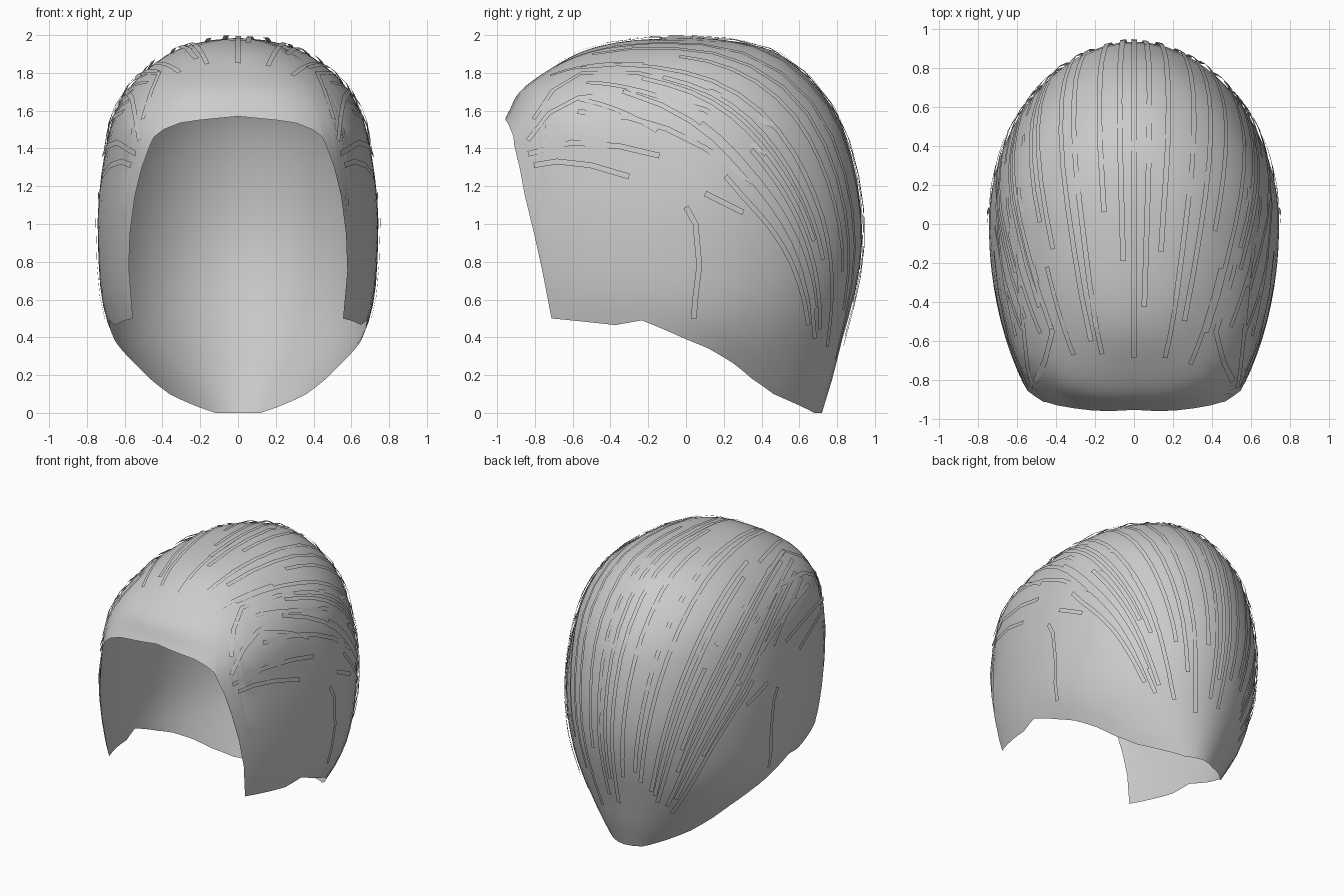
import bpy, math, random
from mathutils import Vector
from mathutils.bvhtree import BVHTree

cube = bpy.data.objects.get("Cube")
if cube:
    bpy.data.objects.remove(cube)
random.seed(4)

hair = bpy.data.materials.new("hair_grey")
hair.use_nodes = True
hair.diffuse_color = (0.6, 0.6, 0.6, 1)
hair.node_tree.nodes["Principled BSDF"].inputs["Base Color"].default_value = (0.6, 0.6, 0.6, 1)

# Head sections from crown to nape: height, half width, front depth, back depth, front squareness
SECTIONS = [(1.985, 0, 0, 0, 2), (1.97, .16, .3, .24, 2), (1.92, .33, .53, .45, 2.2),
            (1.82, .48, .72, .6, 2.5), (1.7, .59, .88, .71, 2.8), (1.55, .665, .965, .81, 3),
            (1.35, .71, 1.14, .88, 2.3), (1.1, .74, 1.27, .925, 2), (.85, .74, 1.25, .93, 2),
            (.6, .72, 1.2, .885, 2), (.4, .66, 1.15, .83, 2), (.2, .54, 1, .78, 2),
            (.1, .47, .9, .75, 2), (0, .38, .8, .72, 2)]
# Lower edge: degrees round from the front, height
EDGE = [(0, 1.57), (12, 1.55), (18, 1.535), (23, 1.5), (26, 1.46), (27, 1.42), (30, 1.3),
        (32.6, 1.15), (35.4, .95), (37.3, .75), (38, .5), (60, .465),
        (71, .49), (90, .39), (101, .34), (115, .26), (127, .18), (142, .1),
        (156, .05), (170, 0), (180, 0)]
LAST = len(SECTIONS) - 1


def section(row):
    """Smoothly blended section at a fractional row."""
    i = min(int(row), LAST - 1)
    t = row - i
    p = [SECTIONS[max(0, min(LAST, i + k))] for k in (-1, 0, 1, 2)]
    return [b + .5 * t * (c - a + t * (2 * a - 5 * b + 4 * c - d + t * (3 * (b - c) + d - a)))
            for a, b, c, d in zip(*p)]


def row_at(z):
    lo, hi = 0, LAST
    for _ in range(30):
        mid = (lo + hi) / 2
        lo, hi = (mid, hi) if section(mid)[0] > z else (lo, mid)
    return lo


def scalp_point(angle, row):
    z, w, front, back, square = section(row)
    s, c = math.sin(angle), math.cos(angle)
    depth, n = (front, square) if c > 0 else (back, 1.93)
    r = (abs(s / max(w, .001)) ** n + abs(c / max(depth, .001)) ** n) ** (-1 / n)
    return Vector((r * s, -r * c, z))


def make_object(name, verts, faces):
    mesh = bpy.data.meshes.new(name)
    mesh.from_pydata(verts, [], faces)
    mesh.materials.append(hair)
    mesh.update()
    obj = bpy.data.objects.new(name, mesh)
    bpy.context.collection.objects.link(obj)
    bpy.ops.object.select_all(action="DESELECT")
    obj.select_set(True)
    bpy.context.view_layer.objects.active = obj
    bpy.ops.object.shade_smooth_by_angle(angle=math.radians(50))


# Hair cap: meridians from the crown to the edge
half = []
for (a, za), (b, zb) in zip(EDGE, EDGE[1:]):
    steps = max(1, round((b - a) / 5))
    half += [(a + (b - a) * k / steps, za + (zb - za) * k / steps) for k in range(steps)]
loop = half + [EDGE[-1]] + [(-a, z) for a, z in reversed(half[1:])]
RINGS = 22
verts = [Vector((0, 0, SECTIONS[0][0]))]
for angle, z in loop:
    end = row_at(z)
    verts += [scalp_point(math.radians(angle), end * k / RINGS) for k in range(1, RINGS + 1)]
faces = []
for i in range(len(loop)):
    a, b = 1 + i * RINGS, 1 + (i + 1) % len(loop) * RINGS
    faces.append((0, a, b))
    faces += [(a + k, a + k + 1, b + k + 1, b + k) for k in range(RINGS - 1)]
make_object("hair_cap", verts, faces)
tree = BVHTree.FromPolygons(verts, faces)

# Strands: thin ribbons laid over the cap
CENTRE = Vector((0, 0, .9))


def ribbon(rays, width, lift):
    """Ribbon verts and faces where outward rays (origin, direction) meet the cap."""
    path = []
    for origin, d in rays:
        hit, normal, _, _ = tree.ray_cast(origin, d)
        if hit:
            normal = normal if normal.dot(d) > 0 else -normal
            path.append((hit + normal * lift, normal))
    pts, quads = [], []
    for i, (p, n) in enumerate(path):
        along = path[min(i + 1, len(path) - 1)][0] - path[max(i - 1, 0)][0]
        across = along.cross(n).normalized() * width / 2
        pts += [p - across, p + across]
        if i:
            quads.append((2 * i - 2, 2 * i - 1, 2 * i + 1, 2 * i))
    return pts, quads


def sweep(lateral, start, stop):
    """Rays from forehead (0) over the crown to the nape (1), bunching at both ends."""
    rays = []
    for k in range(13):
        u = start + (stop - start) * k / 12
        turn = math.radians(31 + 195 * u)
        side = math.radians(lateral) * (math.sin(math.pi * u) ** .7 + .25 * u)
        rays.append((CENTRE, Vector((math.sin(side), -math.cos(turn) * math.cos(side),
                                     math.sin(turn) * math.cos(side)))))
    return rays


def drape(side, points):
    """Rays straight out sideways through (y, z) points."""
    return [(Vector((0, y, z)), Vector((side, 0, 0))) for y, z in points]


def add_group(name, ribbons):
    pts, quads = [], []
    for p, q in ribbons:
        quads += [tuple(i + len(pts) for i in f) for f in q]
        pts += p
    make_object(name, pts, quads)


# Long strands over the crown, and short ones just above the forehead
add_group("crown_strands", [
    ribbon(sweep(a + random.uniform(-2, 2), random.uniform(.12, .35), random.uniform(.75, .96)),
           .028, random.uniform(.012, .018)) for a in range(-50, 51, 5)])
add_group("forehead_strands", [
    ribbon(sweep(a, .1 + random.uniform(0, .05), random.uniform(.22, .3)), .025, .008)
    for a in range(-60, 61, 15)])

# Strands combed back over each ear, down the back, and one hanging behind the temple
COMBED = [((-.8, 1.31), (-.68, 1.33), (-.5, 1.31), (-.3, 1.25)),
          ((-.83, 1.37), (-.6, 1.43), (-.35, 1.41), (-.14, 1.36)),
          ((-.57, 1.59), (-.3, 1.56), (-.1, 1.5), (.1, 1.4), (.35, 1.22)),
          ((-.83, 1.44), (-.72, 1.58), (-.57, 1.66), (-.25, 1.7), (.1, 1.6), (.42, 1.37)),
          ((-.8, 1.55), (-.7, 1.7), (-.55, 1.79), (-.25, 1.79), (.15, 1.69), (.45, 1.52)),
          ((.1, 1.16), (.2, 1.11), (.3, 1.06)),
          ((0, 1.09), (.05, 1), (.07, .78), (.05, .62), (.04, .5))]
for side, name in ((1, "left"), (-1, "right")):
    strands = [ribbon(drape(side, points), .03, .012) for points in COMBED]
    strands += [ribbon(sweep(side * a, random.uniform(.45, .6), random.uniform(.93, .98)), .028, .016)
                for a in (32, 42, 54)]
    add_group(name + "_side_strands", strands)
